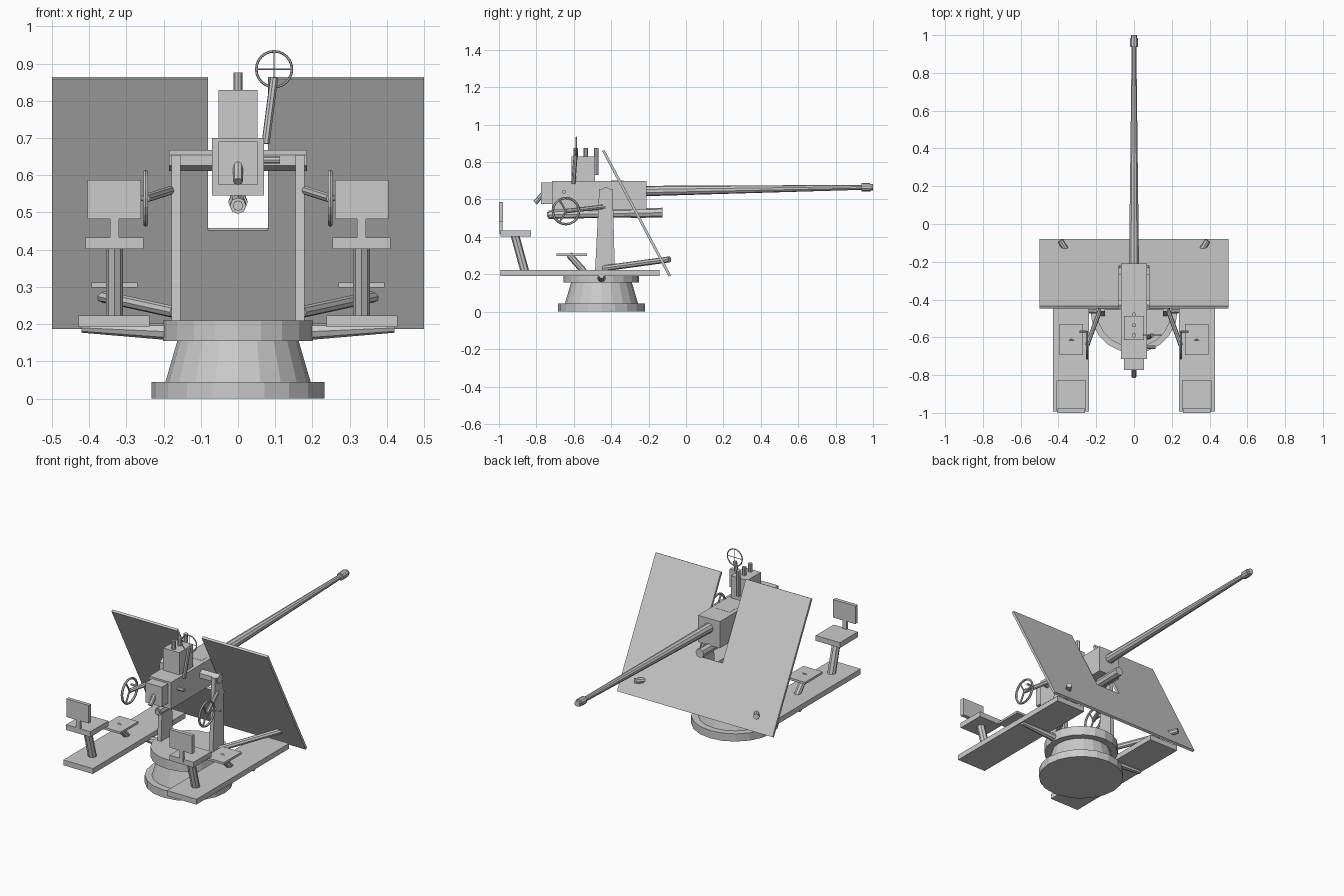
import bpy, bmesh, math
from mathutils import Vector, Matrix

if "Cube" in bpy.data.objects:
    bpy.data.objects.remove(bpy.data.objects["Cube"])


def finish(name, bm):
    bmesh.ops.recalc_face_normals(bm, faces=bm.faces[:])
    me = bpy.data.meshes.new(name)
    bm.to_mesh(me)
    bm.free()
    ob = bpy.data.objects.new(name, me)
    bpy.context.collection.objects.link(ob)
    return ob


def box(name, x0, x1, y0, y1, z0, z1):
    bm = bmesh.new()
    size = Vector((abs(x1 - x0), y1 - y0, z1 - z0))
    mid = Vector((x0 + x1, y0 + y1, z0 + z1)) / 2
    bmesh.ops.create_cube(bm, size=1, matrix=Matrix.Translation(mid) @ Matrix.Diagonal(size.to_4d()))
    return finish(name, bm)


def rod(name, a, b, r1, r2=None, sides=8):
    """Cylinder or cone between two points."""
    a, b = Vector(a), Vector(b)
    d = b - a
    bm = bmesh.new()
    m = Matrix.Translation((a + b) / 2) @ d.to_track_quat('Z', 'Y').to_matrix().to_4x4()
    bmesh.ops.create_cone(bm, cap_ends=True, segments=sides, radius1=r1,
                          radius2=r1 if r2 is None else r2, depth=d.length, matrix=m)
    return finish(name, bm)


def prism(name, pts, vec):
    """Planar outline extruded along a vector."""
    bm = bmesh.new()
    f = bm.faces.new([bm.verts.new(p) for p in pts])
    ext = bmesh.ops.extrude_face_region(bm, geom=[f], use_keep_orig=True)
    bmesh.ops.translate(bm, vec=vec, verts=[v for v in ext["geom"] if isinstance(v, bmesh.types.BMVert)])
    return finish(name, bm)


def ring(name, loc, rot, major, minor, seg=20):
    bpy.ops.mesh.primitive_torus_add(location=loc, rotation=rot, major_radius=major,
                                     minor_radius=minor, major_segments=seg, minor_segments=6)
    bpy.context.object.name = name


# Pedestal
CY = -0.452
for name, z0, z1, r1, r2 in (("base_flange", 0, 0.045, 0.232, 0.232),
                             ("pedestal_cone", 0.045, 0.155, 0.195, 0.163),
                             ("turntable", 0.155, 0.21, 0.202, 0.202)):
    rod(name, (0, CY, z0), (0, CY, z1), r1, r2, 20)

# Shield: sloped plate with a notch for the gun
def on_slope(x, z):
    return (x, -0.45 + (0.862 - z) * 0.53, z)

outline = [(-0.5, 0.187), (0.5, 0.187), (0.5, 0.858), (0.08, 0.858),
           (0.08, 0.452), (-0.08, 0.452), (-0.08, 0.858), (-0.5, 0.858)]
prism("shield", [on_slope(x, z) for x, z in outline], (0, 0.0125, 0.0066))

# Parts on both sides
for s, side in ((-1, "left"), (1, "right")):
    # Platform and its supports
    box(side + "_platform", s * 0.238, s * 0.428, -0.993, -0.143, 0.192, 0.223)
    rod(side + "_platform_arm", (s * 0.15, CY, 0.178), (s * 0.42, CY, 0.19), 0.024, 0.013)
    rod(side + "_shield_strut", (s * 0.17, -0.44, 0.232), (s * 0.39, -0.088, 0.28), 0.016)
    # Seat
    x = s * 0.332
    rod(side + "_seat_post", (x, -0.86, 0.21), (x, -0.915, 0.41), 0.023)
    box(side + "_seat", x - 0.078, x + 0.078, -0.993, -0.828, 0.402, 0.433)
    box(side + "_backrest_post", x - 0.012, x + 0.012, -0.996, -0.982, 0.415, 0.5)
    box(side + "_backrest", x - 0.072, x + 0.072, -1.0, -0.978, 0.482, 0.587)
    # Footrest
    rod(side + "_footrest_post", (x, -0.545, 0.215), (x, -0.625, 0.305), 0.018)
    box(side + "_footrest", x - 0.062, x + 0.062, -0.693, -0.53, 0.299, 0.312)
    # Upright carriage cheek
    prism(side + "_cheek", [(s * 0.154, y, z) for y, z in
          ((-0.487, 0.2), (-0.38, 0.2), (-0.392, 0.655), (-0.464, 0.655))], (s * 0.024, 0, 0))
    # Handwheel with three spokes
    hub = Vector((s * 0.248, -0.642, 0.538))
    ring(side + "_handwheel", hub, (0, math.pi / 2, 0), 0.07, 0.0065)
    for i in range(3):
        a = math.radians(120 * i)
        rod(side + "_spoke", hub, hub + Vector((0, math.cos(a), math.sin(a))) * 0.07, 0.005, sides=6)
    rod(side + "_wheel_shaft", hub, (s * 0.172, -0.435, 0.562), 0.012)
    rod(side + "_wheel_grip", hub + Vector((0, 0.072, 0)), hub + Vector((s * 0.04, 0.072, 0)), 0.007, sides=6)

# Trunnion
rod("trunnion", (-0.185, -0.428, 0.64), (0.185, -0.428, 0.64), 0.028, sides=6)

# Receiver
box("receiver", -0.07, 0.07, -0.716, -0.21, 0.545, 0.7)
box("breech_block", -0.052, 0.052, -0.774, -0.71, 0.575, 0.69)
rod("breech_handle", (0, -0.765, 0.628), (0, -0.807, 0.583), 0.013)
box("ejection_plate", -0.046, 0.046, -0.4, -0.335, 0.68, 0.701)
rod("side_pin", (0.05, -0.652, 0.641), (0.113, -0.652, 0.641), 0.01)

# Ammunition hopper with upright rounds
box("hopper", -0.052, 0.052, -0.613, -0.487, 0.69, 0.829)
for i in range(3):
    y = -0.59 + i * 0.055
    rod("round", (0, y, 0.73), (0, y, 0.876), 0.012)

# Barrel and muzzle
rod("barrel", (0, -0.24, 0.645), (0, 0.95, 0.665), 0.028, 0.013, 10)
rod("muzzle", (0, 0.938, 0.665), (0, 0.985, 0.666), 0.022, sides=10)
rod("muzzle_tip", (0, 0.98, 0.666), (0, 1.0, 0.666), 0.017, sides=10)

# Recoil cylinder under the receiver
rod("recoil_rod", (0, -0.742, 0.518), (0, -0.6, 0.521), 0.014)
rod("recoil_cylinder", (0, -0.735, 0.518), (0, -0.28, 0.527), 0.022)
rod("recoil_sleeve", (0, -0.295, 0.527), (0, -0.125, 0.53), 0.026)

# Ring sight on its mast
c = Vector((0.097, -0.587, 0.885))
rod("sight_mast", (0.074, -0.602, 0.685), (0.097, -0.588, 0.862), 0.011)
ring("sight_ring", c, (math.pi / 2, 0, 0), 0.048, 0.0035, 24)
for d in (Vector((0.048, 0, 0)), Vector((0, 0, 0.048))):
    rod("sight_crosshair", c - d, c + d, 0.002, sides=6)
